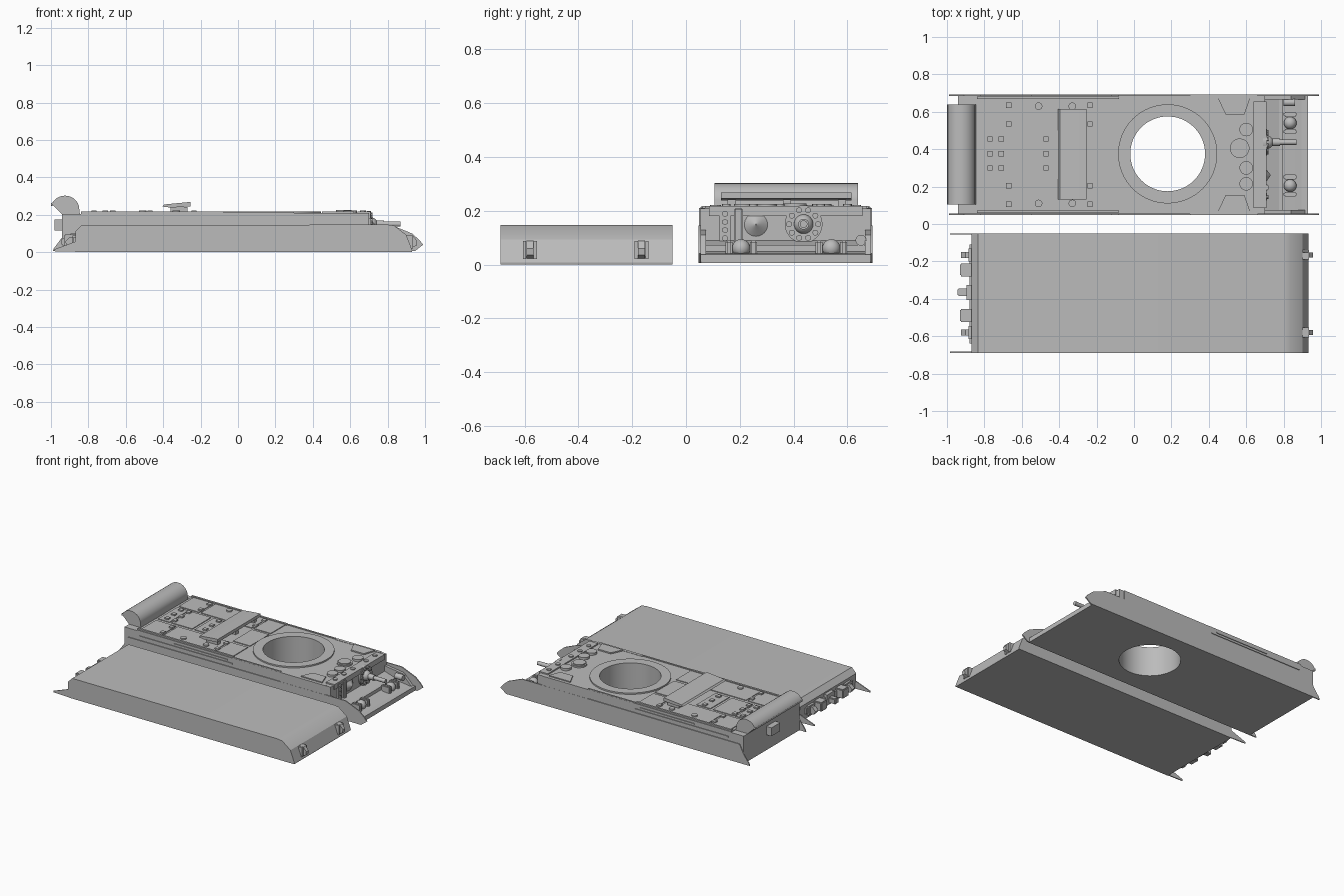
import bpy, bmesh, math
from mathutils import Matrix, Vector

old = bpy.data.objects.get("Cube")
if old:
    bpy.data.objects.remove(old, do_unlink=True)

GREY = (0.5, 0.5, 0.5, 1)
grey = bpy.data.materials.new("plain_grey")
grey.use_nodes = True
grey.diffuse_color = GREY
grey.node_tree.nodes["Principled BSDF"].inputs["Base Color"].default_value = GREY
parts = []
AXES = {"x": Vector((1, 0, 0)), "y": Vector((0, 1, 0)), "z": Vector((0, 0, 1))}


def finish(name, bm):
    bmesh.ops.recalc_face_normals(bm, faces=bm.faces)
    mesh = bpy.data.meshes.new(name)
    bm.to_mesh(mesh)
    bm.free()
    mesh.materials.append(grey)
    ob = bpy.data.objects.new(name, mesh)
    bpy.context.collection.objects.link(ob)
    parts.append(ob)
    return ob


def box(name, x0, x1, y0, y1, z0, z1, bevel=0):
    bm = bmesh.new()
    size = Matrix.Diagonal((x1 - x0, y1 - y0, z1 - z0, 1))
    centre = Matrix.Translation(((x0 + x1) / 2, (y0 + y1) / 2, (z0 + z1) / 2))
    bmesh.ops.create_cube(bm, size=1, matrix=centre @ size)
    if bevel:
        bmesh.ops.bevel(bm, geom=bm.edges[:], offset=bevel, segments=2, affect="EDGES")
    return finish(name, bm)


def cyl(name, start, r, length, axis="z", r2=None, sides=24):
    bm = bmesh.new()
    d = AXES[axis]
    turn = Vector((0, 0, 1)).rotation_difference(d).to_matrix().to_4x4()
    place = Matrix.Translation(Vector(start) + d * length / 2) @ turn
    bmesh.ops.create_cone(bm, cap_ends=True, segments=sides, radius1=r,
                          radius2=r if r2 is None else r2, depth=length, matrix=place)
    return finish(name, bm)


def side_profile(name, pts, y0, y1):
    bm = bmesh.new()
    face = bm.faces.new([bm.verts.new((x, y0, z)) for x, z in pts])
    ext = bmesh.ops.extrude_face_region(bm, geom=[face])["geom"]
    bmesh.ops.translate(bm, verts=[v for v in ext if isinstance(v, bmesh.types.BMVert)],
                        vec=(0, y1 - y0, 0))
    return finish(name, bm)


def top_plate(name, pts, z0, z1):
    bm = bmesh.new()
    face = bm.faces.new([bm.verts.new((x, y, z0)) for x, y in pts])
    ext = bmesh.ops.extrude_face_region(bm, geom=[face])["geom"]
    bmesh.ops.translate(bm, verts=[v for v in ext if isinstance(v, bmesh.types.BMVert)],
                        vec=(0, 0, z1 - z0))
    return finish(name, bm)


def ball(name, centre, r, stretch=1):
    bm = bmesh.new()
    bmesh.ops.create_uvsphere(bm, u_segments=20, v_segments=12, radius=r,
                              matrix=Matrix.Translation(centre) @ Matrix.Diagonal((stretch, 1, 1, 1)))
    return finish(name, bm)


MID = 0.37              # centre line of the upper hull
HOLE = (0.18, 0.375)    # turret opening
DECK = 0.208

# Upper hull with its stepped nose
hull = side_profile("upper_hull", [(-0.94, 0.005), (-0.94, 0.203), (-0.84, 0.203), (-0.84, DECK),
                    (0.70, DECK), (0.70, 0.09), (0.78, 0.065), (0.78, 0.05), (0.88, 0.04),
                    (0.93, 0.03), (0.93, 0.005)], 0.053, 0.687)
ring = cyl("turret_ring", (*HOLE, 0.18), 0.265, 0.038, sides=64)

# Turret opening cut through hull and ring
cutter = cyl("turret_cutter", (*HOLE, -0.2), 0.2, 0.6, sides=64)
cutter.hide_render = True
for ob in (hull, ring):
    mod = ob.modifiers.new("opening", "BOOLEAN")
    mod.operation, mod.object, mod.solver = "DIFFERENCE", cutter, "EXACT"
bpy.context.view_layer.update()
graph = bpy.context.evaluated_depsgraph_get()
for ob in (hull, ring):
    cut = bpy.data.meshes.new_from_object(ob.evaluated_get(graph))
    ob.modifiers.clear()
    ob.data = cut
parts.remove(cutter)
bpy.data.objects.remove(cutter, do_unlink=True)

# Pointed side plates, edge rails and nose gussets, on both sides
for side, s in (("right", -1), ("left", 1)):
    def across(a, b):
        return sorted((MID + s * a, MID + s * b))
    side_profile(side + "_side_plate", [(-0.99, 0.005), (-0.985, 0.02), (-0.94, 0.08), (-0.91, 0.14),
                 (0.82, 0.145), (0.93, 0.10), (0.97, 0.065), (0.99, 0.04), (0.945, 0.005)],
                 *across(0.315, 0.323))
    box(side + "_long_rail", -0.84, -0.08, *across(0.298, 0.312), 0.2, 0.218)
    box(side + "_short_rail", -0.08, 0.3, *across(0.306, 0.316), 0.2, 0.214)
    box(side + "_side_rib", -0.82, -0.08, *across(0.31, 0.322), 0.165, 0.172)
    box(side + "_side_slat", -0.55, -0.12, *across(0.31, 0.322), 0.183, 0.19)
    box(side + "_shoulder", 0.3, 0.66, *across(0.30, 0.322), 0.12, 0.21)
    side_profile(side + "_nose_gusset", [(0.69, 0.03), (0.69, 0.13), (0.84, 0.11), (0.92, 0.03)],
                 *across(0.295, 0.317))
    top_plate(side + "_front_hatch", [(0.45, MID + s * 0.30), (0.62, MID + s * 0.30),
              (0.59, MID + s * 0.215), (0.49, MID + s * 0.215)], 0.2, 0.217)
    # Engine deck panels
    for i, (a, b) in enumerate(((-0.82, -0.66), (-0.645, -0.24), (-0.225, -0.09))):
        box(f"{side}_deck_panel_{i}", a, b, *across(0.13, 0.295), 0.2, 0.213)
    for x in (-0.67, -0.235):
        for off in (0.165, 0.265):
            box(side + "_panel_hinge", x - 0.014, x + 0.014, *across(off - 0.014, off + 0.014), 0.2, 0.222)
    for x in (-0.51, -0.33):
        cyl(side + "_filler_cap", (x, MID + s * 0.26, 0.2), 0.02, 0.022)

# Central deck panels and hinges
for a, b in ((-0.82, -0.73), (-0.715, -0.55), (-0.53, -0.42), (-0.225, -0.09)):
    box("centre_deck_panel", a, b, 0.265, 0.48, 0.2, 0.213)
for x in (-0.77, -0.71, -0.47):
    for y in (0.30, 0.375, 0.455):
        box("centre_hinge", x - 0.014, x + 0.014, y - 0.014, y + 0.014, 0.2, 0.222)

# Tilted air outlet cover on its feet
side_profile("outlet_cover", [(-0.405, 0.244), (-0.395, 0.255), (-0.27, 0.267), (-0.253, 0.267),
             (-0.253, 0.245), (-0.36, 0.238)], 0.13, 0.615)
for y in (0.17, 0.375, 0.58):
    box("outlet_foot", -0.36, -0.27, y - 0.015, y + 0.015, 0.2, 0.242)

# Rounded rear stowage roll and small box on the tail plate
roll = [(-0.845, 0.2), (-0.85, 0.24)]
for i in range(13):
    t = math.radians(15 + 150 * i / 12)
    roll.append((-0.925 + 0.077 * math.cos(t), 0.228 + 0.074 * math.sin(t)))
roll += [(-1.0, 0.262), (-0.94, 0.203)]
side_profile("rear_roll", roll, 0.105, 0.64)
box("tail_box", -0.98, -0.93, 0.33, 0.43, 0.115, 0.175)

# Driver hatch, caps and scalloped front edge
cyl("driver_hatch", (0.565, 0.405, 0.2), 0.052, 0.018, sides=32)
cyl("hatch_centre", (0.565, 0.405, 0.2), 0.042, 0.026, sides=32)
for y in (0.505, 0.30, 0.215):
    cyl("front_cap", (0.6, y, 0.2), 0.036, 0.024)
box("front_lip", 0.64, 0.708, 0.085, 0.655, 0.18, 0.217)
for y in (0.15, 0.25, 0.35, 0.5, 0.6):
    cyl("lip_bolt", (0.668, y, 0.21), 0.016, 0.014, sides=12)

# Ball mount with bolt circle and machine gun
GUN = (0.437, 0.15)
cyl("mount_plate", (0.69, *GUN), 0.07, 0.022, "x", sides=36)
for i in range(10):
    a = math.tau * i / 10
    cyl("mount_bolt", (0.70, GUN[0] + 0.054 * math.cos(a), GUN[1] + 0.054 * math.sin(a)),
        0.011, 0.02, "x", sides=10)
ball("gun_ball", (0.71, *GUN), 0.036)
cyl("gun_sleeve", (0.71, *GUN), 0.02, 0.07, "x")
cyl("gun_barrel", (0.76, *GUN), 0.014, 0.11, "x")

# Pointed cover and bolted strip on the front plate
cyl("cone_cover", (0.695, 0.26, 0.148), 0.05, 0.035, "x", r2=0.002, sides=32)
box("bolt_strip", 0.69, 0.71, 0.125, 0.165, 0.05, 0.205)
for i in range(5):
    cyl("strip_bolt", (0.70, 0.145, 0.068 + i * 0.03), 0.011, 0.018, "x", sides=10)
box("lamp_post", 0.69, 0.72, 0.178, 0.212, 0.05, 0.21, 0.006)

# Nose fittings: rounded lamps, brackets and cross bars
for y in (0.205, 0.54):
    ball("nose_lamp", (0.835, y, 0.06), 0.034)
    for off in (-0.046, 0.046):
        box("lamp_bracket", 0.80, 0.87, y + off - 0.013, y + off + 0.013, 0.035, 0.09, 0.006)
box("nose_bar", 0.775, 0.795, 0.075, 0.665, 0.04, 0.072)
box("nose_edge", 0.88, 0.93, 0.053, 0.687, 0.02, 0.037)
cyl("side_lamp", (0.80, 0.65, 0.09), 0.02, 0.06, "x")

# Lower hull tub
side_profile("lower_hull", [(-0.865, 0), (-0.87, 0.11), (-0.835, 0.145), (0.80, 0.147), (0.835, 0.142),
             (0.90, 0.092), (0.932, 0.008), (0.93, 0)], -0.69, -0.05)

# Lower hull tail spikes, towing hooks and tail fittings
for y in (-0.69, -0.057):
    side_profile("tail_spike", [(-0.865, 0.002), (-0.86, 0.06), (-0.985, 0.014), (-0.985, 0.005)], y, y + 0.007)
for y in (-0.58, -0.165):
    side_profile("front_hook", [(0.90, 0.09), (0.935, 0.088), (0.958, 0.06), (0.955, 0.035),
                 (0.92, 0.02)], y - 0.013, y + 0.013)
    for off in (-0.02, 0.02):
        box("hook_cheek", 0.90, 0.935, y + off - 0.006, y + off + 0.006, 0.02, 0.088)
    side_profile("rear_hook", [(-0.86, 0.08), (-0.90, 0.08), (-0.925, 0.055), (-0.91, 0.03),
                 (-0.86, 0.03)], y - 0.016, y + 0.016)
    box("rear_hook_base", -0.885, -0.86, y - 0.035, y + 0.035, 0.025, 0.09)
for y in (-0.49, -0.245):
    box("tail_block", -0.93, -0.86, y - 0.035, y + 0.035, 0.03, 0.095, 0.006)
box("tail_hitch", -0.945, -0.86, -0.385, -0.345, 0.035, 0.075, 0.006)
box("tail_hitch_base", -0.895, -0.86, -0.405, -0.325, 0.025, 0.1)
box("tail_beam", -0.88, -0.86, -0.64, -0.11, 0.04, 0.08)

# Smooth the round parts, keep edges crisp
bpy.ops.object.select_all(action="DESELECT")
for ob in parts:
    ob.select_set(True)
bpy.context.view_layer.objects.active = hull
bpy.ops.object.shade_smooth_by_angle(angle=math.radians(30))
